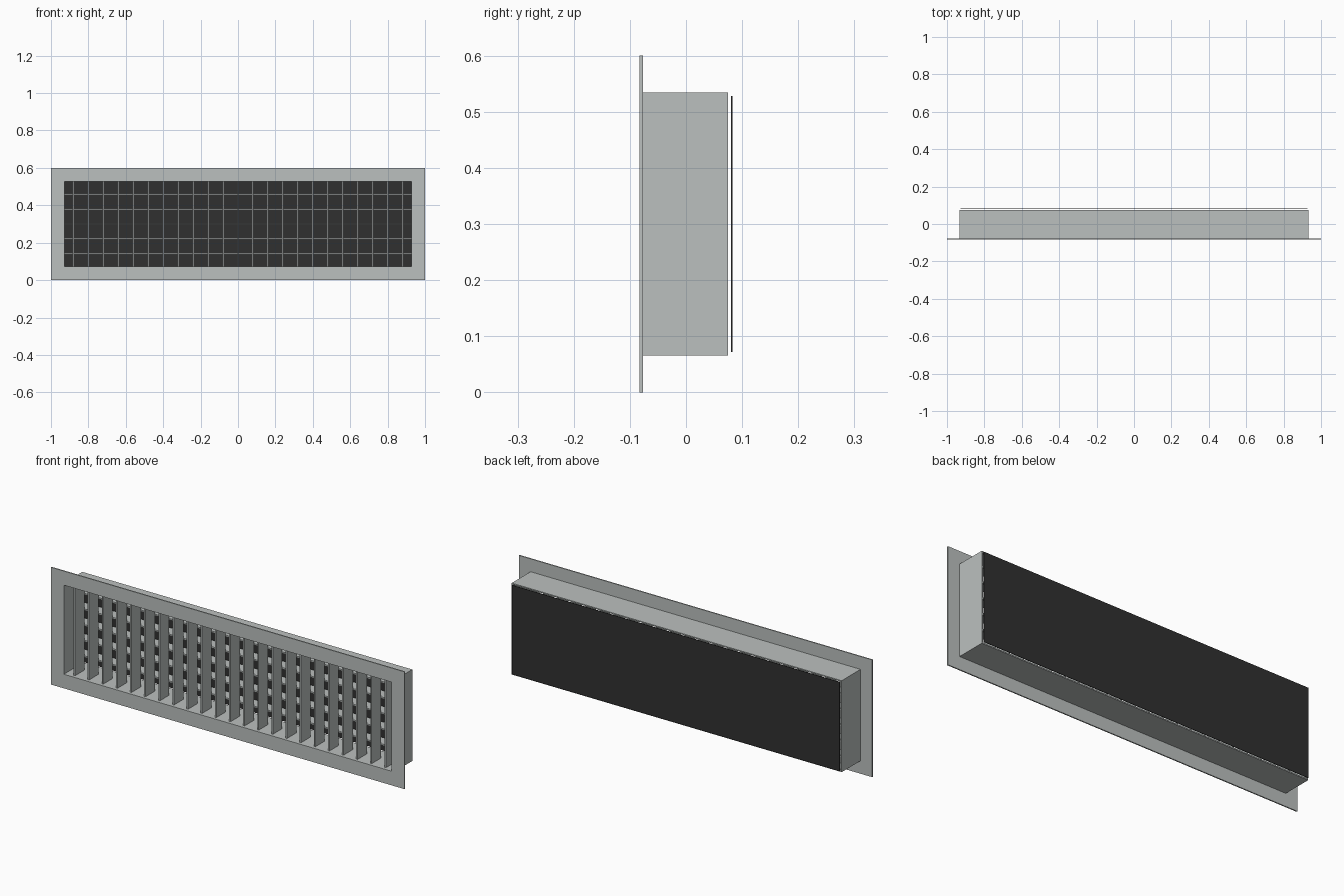
import bpy

if "Cube" in bpy.data.objects:
    bpy.data.objects.remove(bpy.data.objects["Cube"])

def material(name, rgb):
    m = bpy.data.materials.new(name)
    m.diffuse_color = (*rgb, 1)
    m.use_nodes = True
    m.node_tree.nodes["Principled BSDF"].inputs["Base Color"].default_value = m.diffuse_color
    return m

METAL = material("satin grey metal", (0.50, 0.53, 0.52))
BLACK = material("matte black", (0.03, 0.03, 0.03))
MID_Z = 0.30

def build(name, verts, faces, mat):
    me = bpy.data.meshes.new(name)
    me.from_pydata(verts, [], faces)
    me.materials.append(mat)
    ob = bpy.data.objects.new(name, me)
    bpy.context.collection.objects.link(ob)
    return ob

def box(name, x, z, y0, y1, hx, hz, mat):
    """Box centred on x and z, running from y0 to y1."""
    v = [(x + sx * hx, y, z + sz * hz) for y in (y0, y1)
         for sx, sz in ((-1, -1), (1, -1), (1, 1), (-1, 1))]
    f = [(0, 1, 2, 3), (7, 6, 5, 4)]
    f += [(i, i + 4, (i + 1) % 4 + 4, (i + 1) % 4) for i in range(4)]
    return build(name, v, f, mat)

def ring(name, outer, inner, y0, y1, mat):
    """Rectangular tube open along y, given outer and inner half sizes."""
    v = [(sx * hx, y, MID_Z + sz * hz) for y in (y0, y1) for hx, hz in (outer, inner)
         for sx, sz in ((-1, -1), (1, -1), (1, 1), (-1, 1))]
    f = []
    for i in range(4):
        j = (i + 1) % 4
        f += [(i, j, j + 4, i + 4),              # front
              (i + 8, i + 12, j + 12, j + 8),    # back
              (i, i + 8, j + 8, j),              # outside
              (i + 4, j + 4, j + 12, i + 12)]    # inside
    return build(name, v, f, mat)

# Flat front flange and the duct collar behind it
ring("front_flange", (1.0, 0.30), (0.928, 0.228), -0.083, -0.077, METAL)
ring("duct_collar", (0.934, 0.234), (0.928, 0.228), -0.077, 0.075, METAL)

# Front row of upright blades
for i in range(23):
    box(f"upright_blade_{i + 1}", (i - 11) * 0.08, MID_Z, -0.067, 0.009, 0.004, 0.228, METAL)

# Rear row of level blades
for i in range(5):
    box(f"level_blade_{i + 1}", 0, MID_Z + (i - 2) * 0.08, 0.011, 0.071, 0.928, 0.004, METAL)

# Dark panel closing the back
box("back_panel", 0, MID_Z, 0.080, 0.083, 0.928, 0.228, BLACK)
